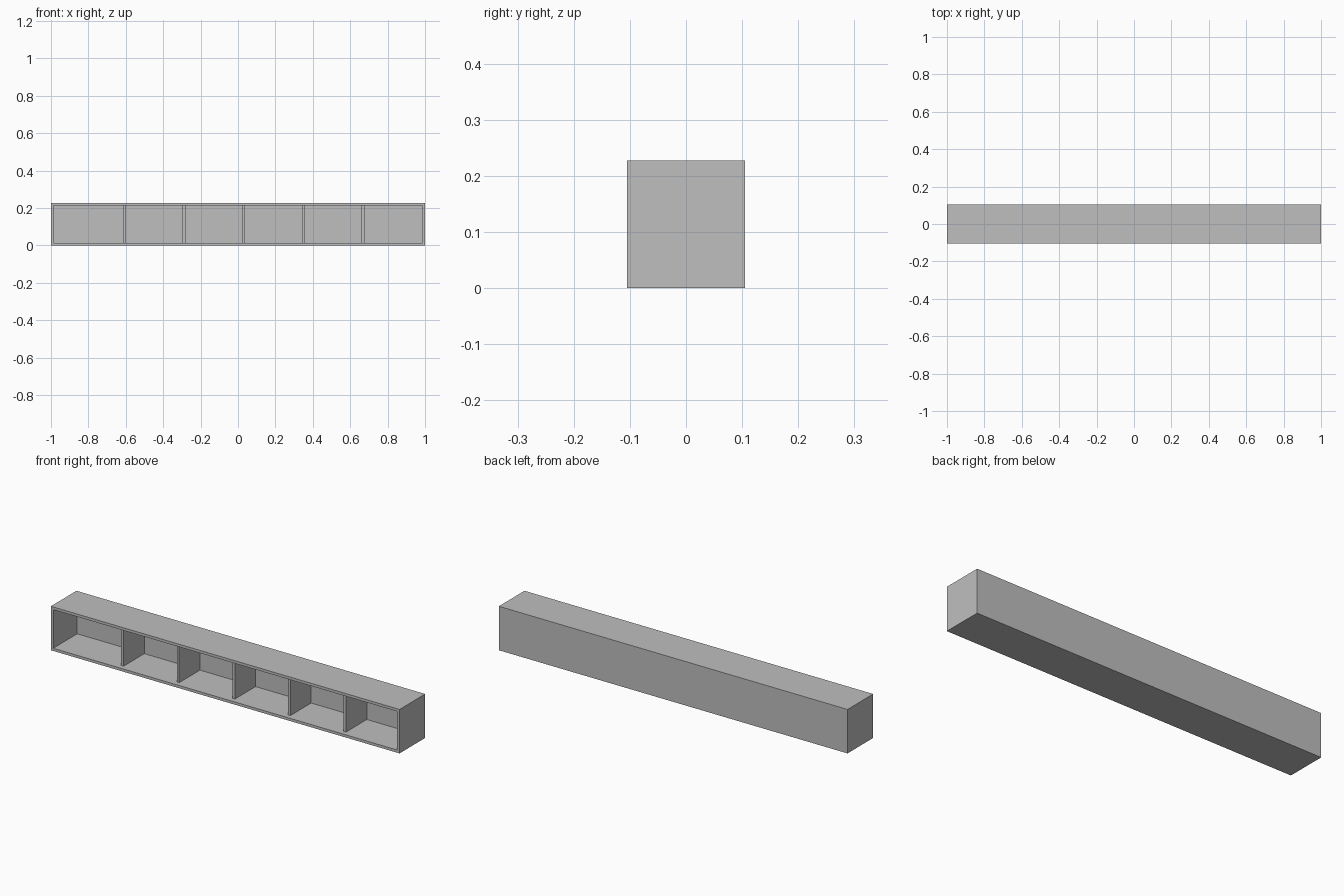
import bpy

cube = bpy.data.objects.get("Cube")
if cube:
    bpy.data.objects.remove(cube, do_unlink=True)

# One plain grey for the whole shelf
grey = bpy.data.materials.new("grey")
grey.use_nodes = True
colour = (0.52, 0.52, 0.52, 1)
grey.diffuse_color = colour
grey.node_tree.nodes["Principled BSDF"].inputs["Base Color"].default_value = colour

LENGTH, DEPTH, HEIGHT = 2.0, 0.21, 0.228
WALL = 0.014
RECESS = 0.026


def box(name, low, high):
    """Add a box spanning two opposite corners."""
    centre = [(a + b) / 2 for a, b in zip(low, high)]
    bpy.ops.mesh.primitive_cube_add(size=1, location=centre)
    obj = bpy.context.object
    obj.name = name
    obj.scale = [b - a for a, b in zip(low, high)]
    bpy.ops.object.transform_apply(location=False, rotation=False, scale=True)
    obj.data.materials.append(grey)
    return obj


x, y = LENGTH / 2, DEPTH / 2

# Case: a solid block hollowed from the front, leaving a back panel
case = box("shelf_case", (-x, -y, 0), (x, y, HEIGHT))
hollow = box("hollow_cutter", (-x + WALL, -y - WALL, WALL),
             (x - WALL, y - WALL, HEIGHT - WALL))
cut = case.modifiers.new("hollow", "BOOLEAN")
cut.operation = "DIFFERENCE"
cut.solver = "EXACT"
cut.object = hollow
bpy.context.view_layer.objects.active = case
bpy.ops.object.modifier_apply(modifier=cut.name)
bpy.data.objects.remove(hollow, do_unlink=True)

# Upright dividers, set back from the front edge
for i in range(5):
    cx = -0.608 + i * 0.319
    box(f"divider_{i + 1}", (cx - WALL / 2, -y + RECESS, WALL),
        (cx + WALL / 2, y - WALL, HEIGHT - WALL))
